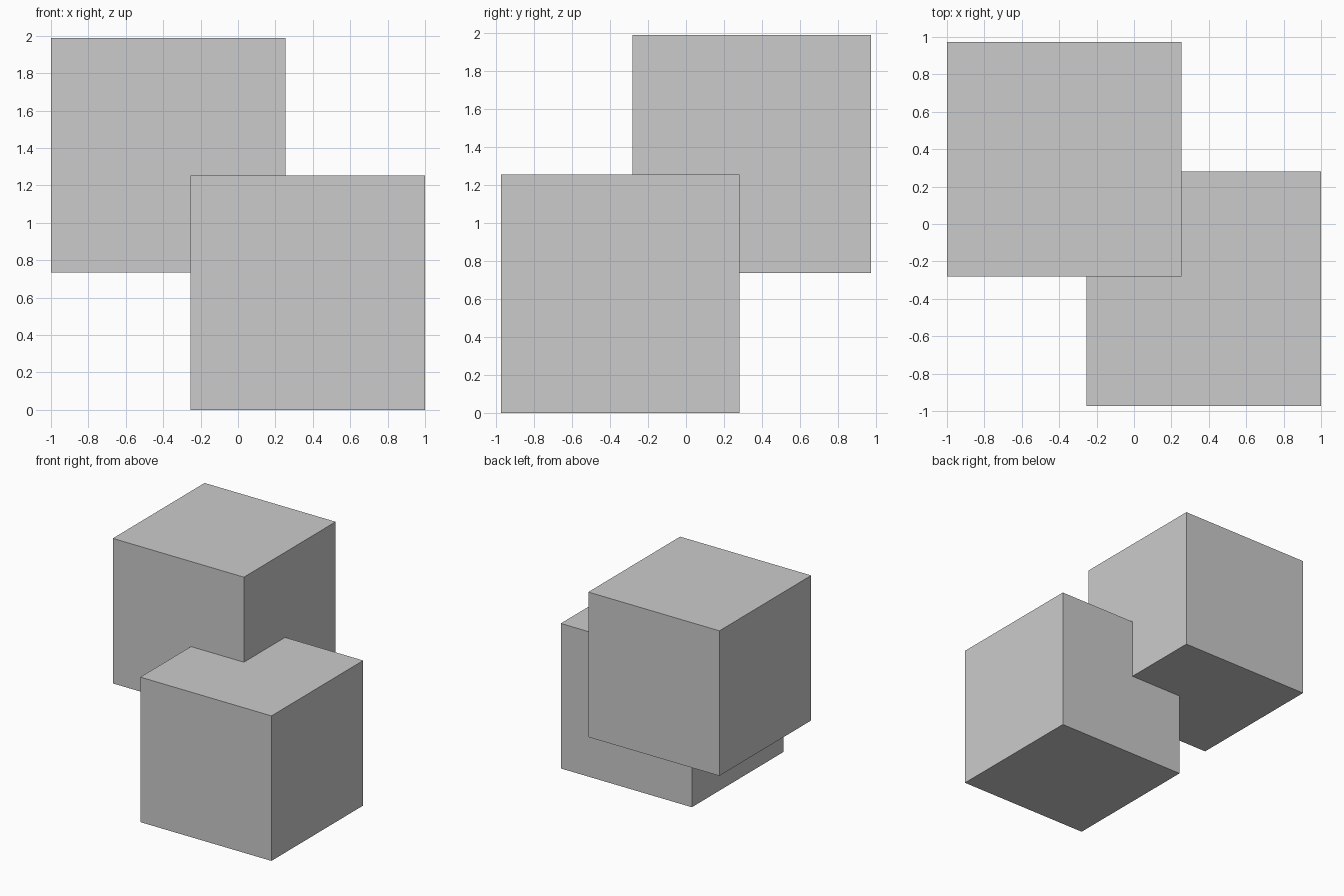
import bpy

if "Cube" in bpy.data.objects:
    bpy.data.objects.remove(bpy.data.objects["Cube"])

SIDE = 1.253


def add_cube(name, centre):
    bpy.ops.mesh.primitive_cube_add(size=SIDE, location=centre)
    bpy.context.object.name = name


# Two equal cubes overlapping at one corner
dx, dy, rise = 0.3735, 0.3455, 0.735
add_cube("lower_cube", (dx, -dy, SIDE / 2))
add_cube("upper_cube", (-dx, dy, SIDE / 2 + rise))
